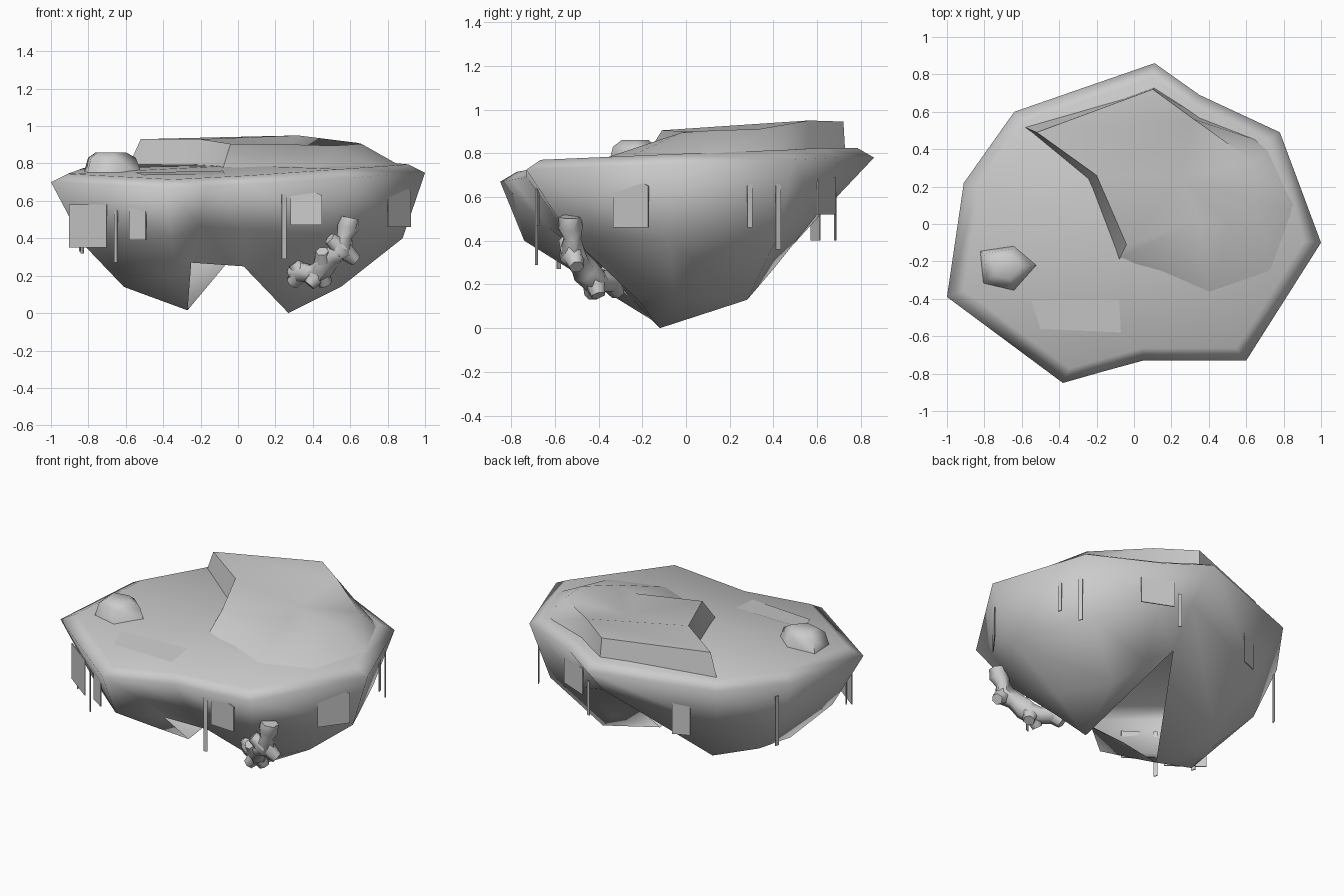
import bpy, bmesh, math
from mathutils import Vector

cube = bpy.data.objects.get("Cube")
if cube:
    bpy.data.objects.remove(cube, do_unlink=True)

GREY = (0.6, 0.6, 0.6, 1.0)
grey = bpy.data.materials.new("stone grey")
grey.use_nodes = True
grey.diffuse_color = GREY
grey.node_tree.nodes["Principled BSDF"].inputs["Base Color"].default_value = GREY


def finish(name, bm, smooth=None):
    """Turn a bmesh into a named object with the shared material."""
    bmesh.ops.recalc_face_normals(bm, faces=bm.faces)
    mesh = bpy.data.meshes.new(name)
    bm.to_mesh(mesh)
    bm.free()
    mesh.materials.append(grey)
    obj = bpy.data.objects.new(name, mesh)
    bpy.context.collection.objects.link(obj)
    if smooth:
        bpy.ops.object.select_all(action='DESELECT')
        obj.select_set(True)
        bpy.context.view_layer.objects.active = obj
        bpy.ops.object.shade_smooth_by_angle(angle=math.radians(smooth))


def add_ring(bm, points):
    return [bm.verts.new(p) for p in points]


def bridge(bm, a, b):
    """Join two closed rings of the same length with quads."""
    n = len(a)
    for i in range(n):
        j = (i + 1) % n
        bm.faces.new((a[i], a[j], b[j], b[i]))


def fan(bm, tip, verts):
    for a, b in zip(verts, verts[1:]):
        bm.faces.new((tip, a, b))


# Island body: rim, belly and underside rings, running round from the right corner
RIM = [(-1, -.39, .7), (-.38, -.85, .67), (-.17, -.79, .68), (.05, -.73, .69),
       (.6, -.73, .725), (1, -.1, .75), (.78, .49, .77), (.35, .69, .78),
       (.11, .86, .78), (-.64, .6, .75), (-.91, .22, .73)]
BELLY = [(-.82, -.33, .36), (-.36, -.74, .4), (-.2, -.63, .46), (.04, -.56, .45),
         (.48, -.53, .42), (.88, -.08, .4), (.68, .42, .42), (.32, .6, .52),
         (.12, .68, .59), (-.54, .46, .44), (-.79, .15, .4)]
UNDER = [(-.61, -.2, .14), (-.32, -.42, .2), (-.25, -.4, .27), (.03, -.36, .25),
         (.42, -.22, .13), (.55, -.05, .14), (.4, .28, .13), (.24, .4, .27),
         (.06, .43, .41), (-.38, .27, .14), (-.56, .05, .15)]

bm = bmesh.new()
inner = add_ring(bm, [(x * .91, y * .91, z + .045) for x, y, z in RIM])
rim = add_ring(bm, RIM)
belly = add_ring(bm, BELLY)
under = add_ring(bm, UNDER)
bridge(bm, inner, rim)
bridge(bm, rim, belly)
bridge(bm, belly, under)
fan(bm, bm.verts.new((0, -.1, .79)), inner + inner[:1])
# Two hanging points; the underside between them stays open and hollow
fan(bm, bm.verts.new((-.27, -.12, .015)), under[8:] + under[:3])
fan(bm, bm.verts.new((.27, -.12, 0)), under[3:9])
finish("island_body", bm, 120)

# Raised terrace: high back shelf, lower dished front, steep back and soft front
TERRACE = [(-.52, .49, .93), (.1, .72, .945), (.32, .56, .95), (.64, .33, .91),
           (.66, .13, .905), (.52, -.02, .895), (.35, .02, .9), (-.04, -.11, .905),
           (-.2, .26, .93)]
FOOT = [(-.59, .52), (.11, .73), (.36, .57), (.74, .42), (.89, .06), (.74, -.28),
        (.4, -.38), (-.08, -.19), (-.25, .24)]
bm = bmesh.new()
top = add_ring(bm, TERRACE)
foot = add_ring(bm, [(x, y, .775) for x, y in FOOT])
bridge(bm, top, foot)
bm.faces.new((top[0], top[1], top[2], top[8]))
fan(bm, bm.verts.new((.25, .25, .875)), top[2:] + top[2:3])
finish("terrace", bm, 50)

# Boulder
BOULDER = [(-.83, -.14), (-.64, -.11), (-.51, -.22), (-.64, -.36), (-.81, -.32)]
mid = Vector((-.69, -.23))
bm = bmesh.new()
rows = [add_ring(bm, [(*(mid + (Vector(p) - mid) * s), z) for p in BOULDER])
        for s, z in ((1, .73), (.8, .83), (.5, .86))]
for a, b in zip(rows, rows[1:]):
    bridge(bm, a, b)
bm.faces.new(rows[-1])
finish("boulder", bm, 70)


# Thin panels and hanging strips around the edge
def panel(name, start, end, low, high, peak=0):
    bm = bmesh.new()
    (ax, ay), (bx, by) = start, end
    outline = [(ax, ay, low), (bx, by, low), (bx, by, high)]
    if peak:
        outline.append(((ax + bx) / 2, (ay + by) / 2, high + peak))
    outline.append((ax, ay, high))
    face = bm.faces.new(add_ring(bm, outline))
    face.normal_update()
    shift = face.normal * .006
    made = bmesh.ops.extrude_face_region(bm, geom=[face])["geom"]
    bmesh.ops.translate(bm, vec=shift,
                        verts=[v for v in made if isinstance(v, bmesh.types.BMVert)])
    finish(name, bm)


panel("front_right_panel", (-.9, -.41), (-.7, -.56), .35, .58)
panel("front_right_small_panel", (-.58, -.64), (-.49, -.7), .39, .57)
panel("front_left_panel", (.28, -.67), (.45, -.68), .47, .63, .03)
panel("left_side_panel", (.8, -.33), (.92, -.17), .46, .65, .05)
panel("back_left_panel", (.45, .6), (.26, .68), .52, .69)
panel("back_right_panel", (-.33, .61), (-.43, .57), .4, .6)

STRIPS = [(-.65, -.58, .27, .57), (-.83, -.45, .32, .5), (.245, -.68, .29, .65),
          (.81, .29, .46, .67), (.76, .42, .36, .66), (.22, .68, .4, .62),
          (-.84, .27, .33, .65)]
for i, (x, y, low, high) in enumerate(STRIPS):
    side = Vector((-y, x)).normalized() * .012
    here = Vector((x, y))
    panel(f"hanging_strip_{i + 1}", here - side, here + side, low, high)

# Flat patch lying on the ground
bm = bmesh.new()
patch = [(-.55, -.41), (-.08, -.4), (-.07, -.58), (-.5, -.56)]
bm.faces.new(add_ring(bm, [(x, y, .803 + .02 * x + .1 * y) for x, y in patch]))
finish("ground_patch", bm)


# Knobbly root clinging to the front
def tube(name, points, radii):
    bm = bmesh.new()
    pts = [Vector(p) for p in points]
    rings = []
    for i, p in enumerate(pts):
        along = pts[min(i + 1, len(pts) - 1)] - pts[max(i - 1, 0)]
        turn = along.to_track_quat('Z', 'Y')
        rings.append(add_ring(bm, [
            p + turn @ Vector((math.cos(k * math.pi / 3), math.sin(k * math.pi / 3), 0)) * radii[i]
            for k in range(6)]))
    for a, b in zip(rings, rings[1:]):
        bridge(bm, a, b)
    bm.faces.new(rings[0])
    bm.faces.new(rings[-1])
    finish(name, bm, 60)


ROOT = [(.6, -.53, .51), (.59, -.53, .46), (.57, -.52, .41), (.56, -.52, .34),
        (.51, -.49, .31), (.46, -.46, .26), (.44, -.42, .22), (.39, -.39, .21),
        (.34, -.35, .22), (.29, -.31, .22)]
tube("root", ROOT, [.052, .06, .042, .068, .052, .065, .06, .05, .06, .045])
NUBS = [(3, (.63, -.5, .28)), (3, (.49, -.55, .4)), (5, (.45, -.52, .33)),
        (6, (.47, -.4, .15)), (6, (.38, -.43, .15)), (8, (.29, -.31, .16)),
        (8, (.3, -.36, .27))]
for i, (at, end) in enumerate(NUBS):
    tube(f"root_nub_{i + 1}", [ROOT[at], end], [.055, .035])
